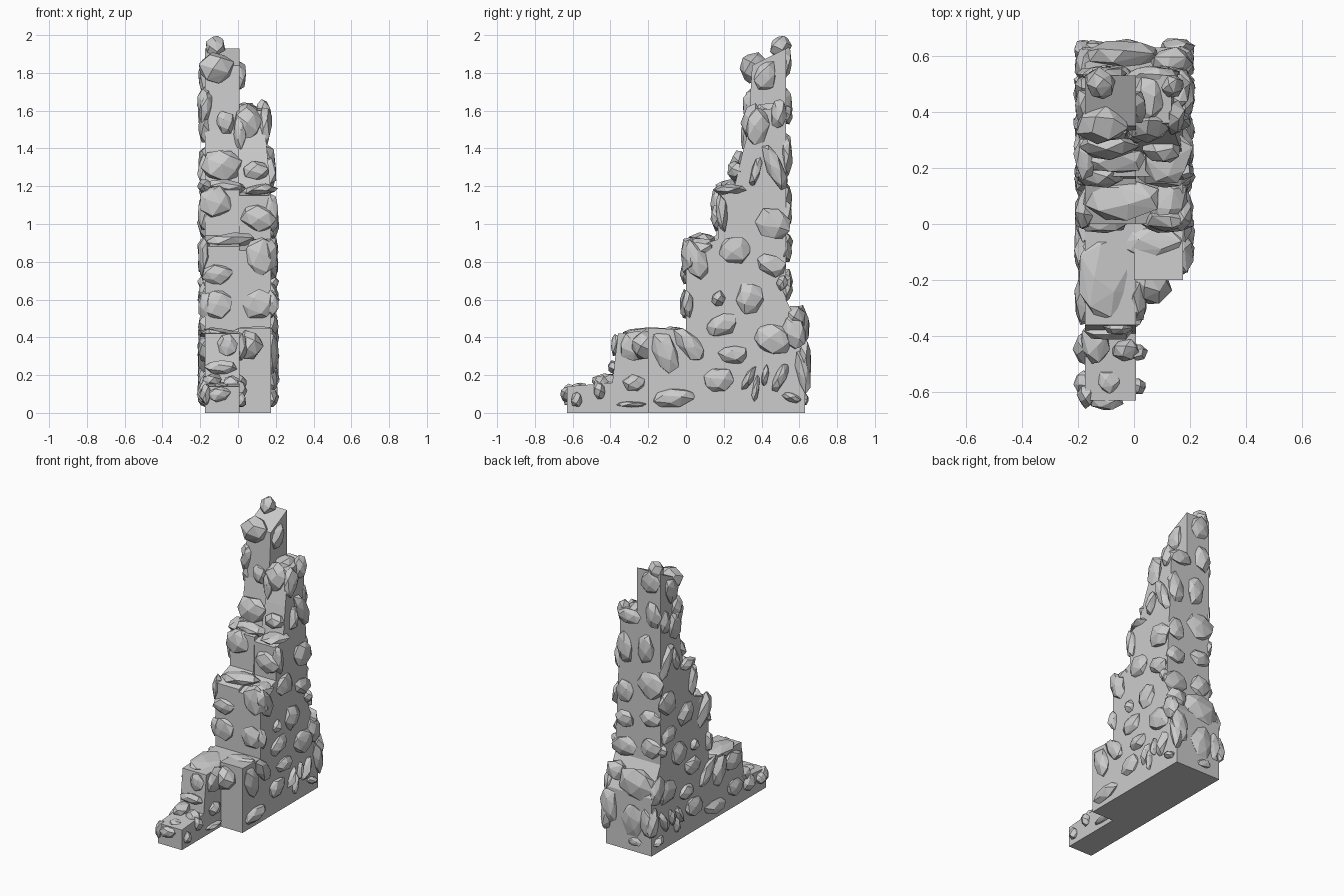
import bpy, bmesh, math, random
from mathutils import Matrix, Vector

random.seed(11)


def prism(name, profile, x0, x1, top_x1=None):
    """Extrude a side (y, z) profile along x; optionally taper the x1 face upward."""
    bm = bmesh.new()

    def far(z):
        if top_x1 is None or z < 1.15:
            return x1
        return x1 + (top_x1 - x1) * (z - 1.15) / 0.5
    a = [bm.verts.new((x0, y, z)) for y, z in profile]
    b = [bm.verts.new((far(z), y, z)) for y, z in profile]
    n = len(profile)
    bm.faces.new(a)
    bm.faces.new(b[::-1])
    for i in range(n):
        bm.faces.new((a[i], b[i], b[(i + 1) % n], a[(i + 1) % n]))
    bmesh.ops.recalc_face_normals(bm, faces=bm.faces)
    finish(bm, name)


def finish(bm, name):
    me = bpy.data.meshes.new(name)
    bm.to_mesh(me)
    bm.free()
    ob = bpy.data.objects.new(name, me)
    bpy.context.collection.objects.link(ob)


def stone(bm_out, center, radii, tilt=0, axis='X', count=18):
    """Add a faceted rock: convex hull of jittered points on an ellipsoid."""
    rot = Matrix.Rotation(math.radians(tilt), 3, axis)
    bm = bmesh.new()
    spin = random.uniform(0, 6.28)
    for i in range(count):
        h = 1 - 2 * (i + 0.5) / count
        r = math.sqrt(1 - h * h)
        t = spin + i * 2.39996
        p = Vector((r * math.cos(t), r * math.sin(t), h)) * random.uniform(0.92, 1.18)
        p = Vector((p.x * radii[0], p.y * radii[1], p.z * radii[2]))
        p = rot @ p + Vector(center)
        p.z = min(max(p.z, 0.003), 2.0)
        bm.verts.new(p)
    bmesh.ops.convex_hull(bm, input=bm.verts)
    loose = [v for v in bm.verts if not v.link_faces]
    bmesh.ops.delete(bm, geom=loose, context='VERTS')
    me = bpy.data.meshes.new("tmp")
    bm.to_mesh(me)
    bm.free()
    bm_out.from_mesh(me)
    bpy.data.meshes.remove(me)


# mortar core: tall left half and shorter right half
prism("wall_core_left", [
    (-0.63, 0), (0.63, 0), (0.63, 0.4), (0.53, 0.6), (0.53, 1.93), (0.35, 1.84),
    (0.33, 1.5), (0.28, 1.2), (0.17, 1.18), (0.16, 0.94), (0.0, 0.88), (0.0, 0.44),
    (-0.36, 0.42), (-0.39, 0.16), (-0.63, 0.14)], -0.175, 0.008)
prism("wall_core_right", [
    (-0.2, 0), (0.63, 0), (0.63, 0.4), (0.53, 0.6), (0.53, 1.62), (0.36, 1.6),
    (0.3, 1.38), (0.25, 1.17), (0.17, 1.15), (0.17, 0.92), (0.0, 0.86), (0.0, 0.44),
    (-0.2, 0.45)], 0.0, 0.175, 0.13)

# side stones: y, z, half width, half height, tilt
LOW = [
    (-0.11, .32, .065, .11, 15), (-.065, .085, .115, .05, 5), (.02, .36, .05, .11, 40),
    (.17, .175, .085, .065, 15), (.19, .465, .085, .06, 10), (.25, .31, .08, .05, 0),
    (.33, .18, .025, .07, -25), (.37, .13, .018, .07, -10), (.5, .19, .03, .085, -25),
    (.46, .39, .095, .08, -10), (.335, .605, .075, .085, 10), (.17, .605, .035, .04, 0),
    (.01, .575, .03, .07, 0), (.42, .2, .018, .06, -10), (.57, .43, .06, .1, 10),
    (.62, .22, .035, .11, 8), (.56, .08, .05, .025, -20)]
HIGH = [
    (.26, .86, .085, .075, -10), (.46, 1.0, .09, .085, 15), (.45, .78, .08, .055, -20),
    (.05, .81, .06, .12, 25), (.19, 1.06, .03, .1, 5), (.47, 1.3, .045, .135, 22),
    (.37, 1.28, .025, .085, -15), (.38, 1.52, .06, .1, -10), (.49, 1.58, .04, .08, 0),
    (.51, .69, .03, .04, 0)]
bm = bmesh.new()
for y, z, w, h, t in LOW + HIGH:
    edge = 0.175 - max(0, z - 1.15) * 0.09
    stone(bm, (edge, y, z), (.04, w, h), t)
for y, z, w, h, t in [(-.58, .07, .03, .04, 0), (-.46, .12, .03, .05, 10),
                      (-.27, .16, .06, .045, -5), (-.29, .045, .08, .015, 0),
                      (-.27, .35, .085, .08, 0), (.42, 1.78, .06, .08, -15),
                      (.33, 1.5, .04, .1, -10)]:
    stone(bm, (.01, y, z), (.035, w, h), t)
# rubble filling the corner where the right half ends
stone(bm, (.06, -.22, .36), (.07, .07, .08), 35, 'Z')
finish(bm, "right_side_stones")

bm = bmesh.new()
for y, z, w, h, t in LOW + HIGH:
    stone(bm, (-.175, y, z), (.038, w, h), t)
for y, z, w, h, t in [(-.57, .09, .05, .04, 20), (-.44, .11, .06, .06, -10),
                      (-.28, .14, .08, .06, 10), (-.26, .33, .09, .07, -5),
                      (.42, 1.78, .06, .09, -15), (.36, 1.65, .045, .08, 0),
                      (.24, 1.2, .08, .04, 0)]:
    stone(bm, (-.175, y, z), (.038, w, h), t)
finish(bm, "left_side_stones")

# front stones: x, y, z, half width, half depth, half height
bm = bmesh.new()
for s in [(-.12, .36, 1.83, .09, .07, .085), (-.065, .335, 1.54, .05, .04, .065),
          (-.09, .28, 1.31, .11, .05, .09), (.1, .27, 1.28, .07, .05, .05),
          (-.12, .17, 1.12, .09, .04, .09), (.11, .17, 1.03, .09, .04, .07),
          (.12, .02, .83, .085, .05, .11), (-.11, 0, .735, .08, .035, .05),
          (-.11, 0, .57, .08, .03, .08), (.11, 0, .57, .085, .03, .08),
          (-.06, -.37, .36, .05, .03, .06), (-.09, -.385, .24, .08, .03, .04),
          (.05, .35, 1.54, .07, .06, .1), (-.1, -.635, .1, .06, .03, .04),
          (-.17, -.61, .1, .03, .05, .06), (-.17, .35, 1.62, .035, .05, .09)]:
    stone(bm, s[:3], s[3:], random.uniform(-12, 12), 'Y')
finish(bm, "front_stones")

# stones lying on the ledges
bm = bmesh.new()
for s in [(-.11, -.19, .42, .095, .15, .032), (.06, -.06, .43, .11, .06, .025),
          (-.05, .09, .91, .14, .075, .04), (.12, .08, .88, .07, .09, .05),
          (-.07, .23, 1.2, .12, .05, .035), (.12, .24, 1.18, .085, .1, .03),
          (-.03, -.45, .15, .05, .04, .045), (-.14, -.42, .17, .05, .08, .04),
          (-.09, -.56, .14, .04, .04, .02), (-.12, .5, 1.94, .05, .055, .06),
          (.05, .45, 1.6, .06, .09, .045)]:
    stone(bm, s[:3], s[3:], random.uniform(-8, 8), 'Y')
finish(bm, "ledge_stones")

# back stones: x, z, half width, half height
bm = bmesh.new()
for x, z, w, h in [(-.1, 1.13, .1, .1), (.1, 1.05, .07, .08), (.1, 1.35, .06, .12),
                   (-.06, 1.38, .06, .11), (.06, 1.58, .09, .055), (-.12, 1.63, .06, .09),
                   (-.1, 1.86, .07, .09), (.1, .85, .07, .06), (-.1, .9, .08, .06),
                   (.1, .66, .1, .07), (-.1, .7, .08, .07)]:
    stone(bm, (x, .53, z), (w, .032, h), random.uniform(-12, 12), 'Y')
for x, y, z, w, d, h in [(-.04, .6, .46, .14, .06, .12), (.15, .63, .27, .06, .035, .12),
                         (-.03, .63, .22, .08, .03, .11), (-.14, .63, .22, .05, .025, .1),
                         (.13, .58, .5, .07, .05, .07), (-.05, .63, .07, .05, .02, .03)]:
    stone(bm, (x, y, z), (w, d, h), 5, 'Y')
finish(bm, "back_stones")
